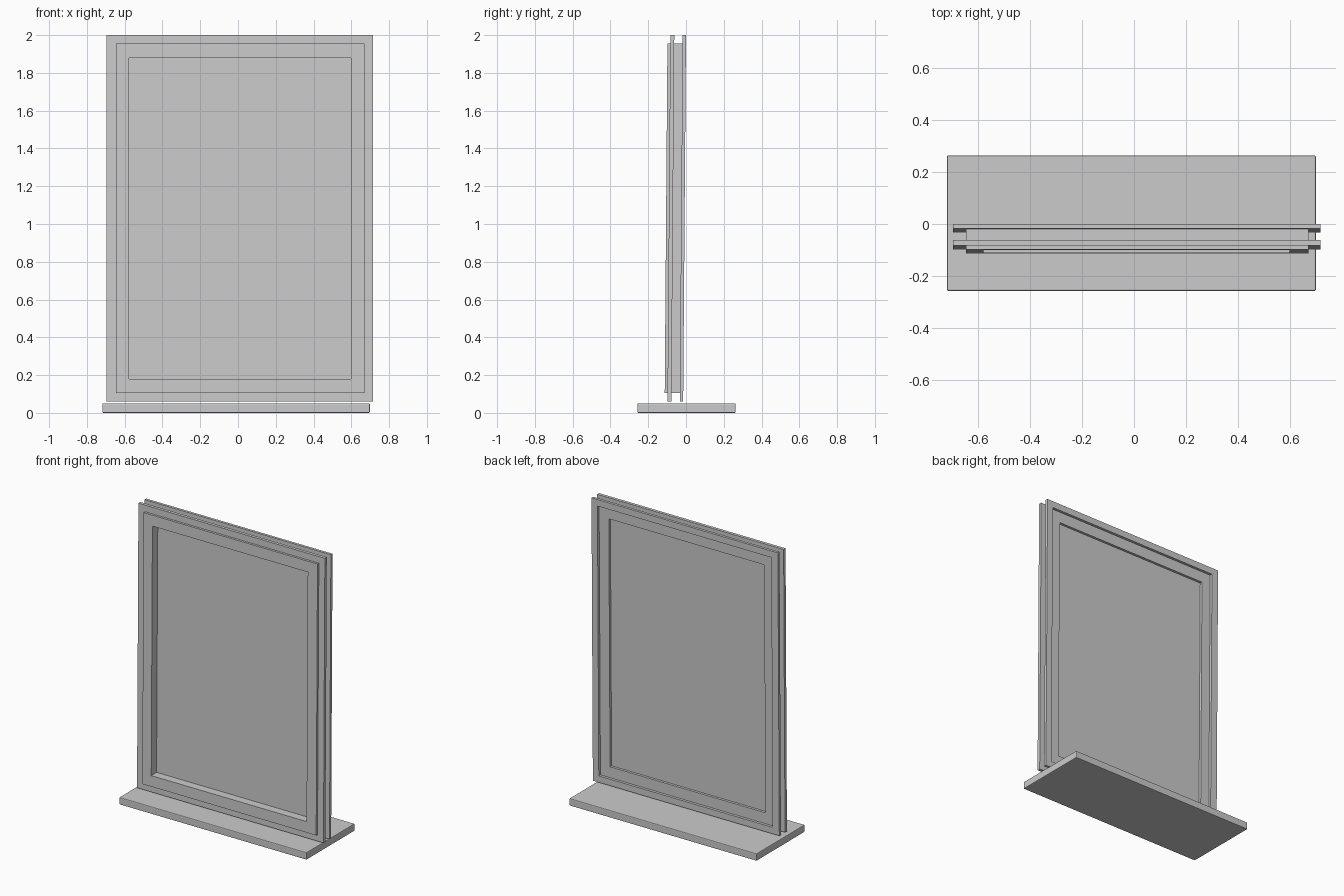
import bpy, bmesh

if "Cube" in bpy.data.objects:
    bpy.data.objects.remove(bpy.data.objects["Cube"])


def lean(y, z):
    # the whole window tips very slightly forward at the bottom
    return y - 0.015 * (2.0 - z) / 1.94


def add_mesh(name, bm):
    bmesh.ops.recalc_face_normals(bm, faces=bm.faces)
    me = bpy.data.meshes.new(name)
    bm.to_mesh(me)
    bm.free()
    ob = bpy.data.objects.new(name, me)
    bpy.context.collection.objects.link(ob)
    return ob


def rect(bm, r, y, leaning=True):
    x0, x1, z0, z1 = r
    return [bm.verts.new((x, lean(y, z) if leaning else y, z))
            for x, z in ((x0, z0), (x1, z0), (x1, z1), (x0, z1))]


def ring(name, outer, inner, y0, y1):
    """Rectangular frame with an opening, from depth y0 to y1."""
    bm = bmesh.new()
    loops = [rect(bm, r, y) for r, y in
             ((outer, y0), (outer, y1), (inner, y1), (inner, y0))]
    for k in range(4):
        a, b = loops[k], loops[(k + 1) % 4]
        for i in range(4):
            j = (i + 1) % 4
            bm.faces.new((a[i], a[j], b[j], b[i]))
    return add_mesh(name, bm)


def slab(name, r, y0, y1, leaning=True):
    bm = bmesh.new()
    a, b = rect(bm, r, y0, leaning), rect(bm, r, y1, leaning)
    bm.faces.new(a)
    bm.faces.new(b[::-1])
    for i in range(4):
        j = (i + 1) % 4
        bm.faces.new((a[i], b[i], b[j], a[j]))
    return add_mesh(name, bm)


OUTER = (-0.695, 0.715, 0.06, 2.0)
SASH = (-0.645, 0.67, 0.105, 1.955)
OPENING = (-0.578, 0.597, 0.18, 1.88)

# casings on both sides of the wall
ring("front_casing", OUTER, SASH, -0.083, -0.062)
ring("back_casing", OUTER, SASH, -0.018, 0.0)

# sash and its pane
ring("sash", SASH, OPENING, -0.098, -0.018)
slab("pane", OPENING, -0.040, -0.035)

# sill with softened edges
sill = slab("sill", (-0.718, 0.698, 0.0, 0.05), -0.257, 0.263, False)
bev = sill.modifiers.new("bevel", 'BEVEL')
bev.width = 0.005
bev.segments = 2
